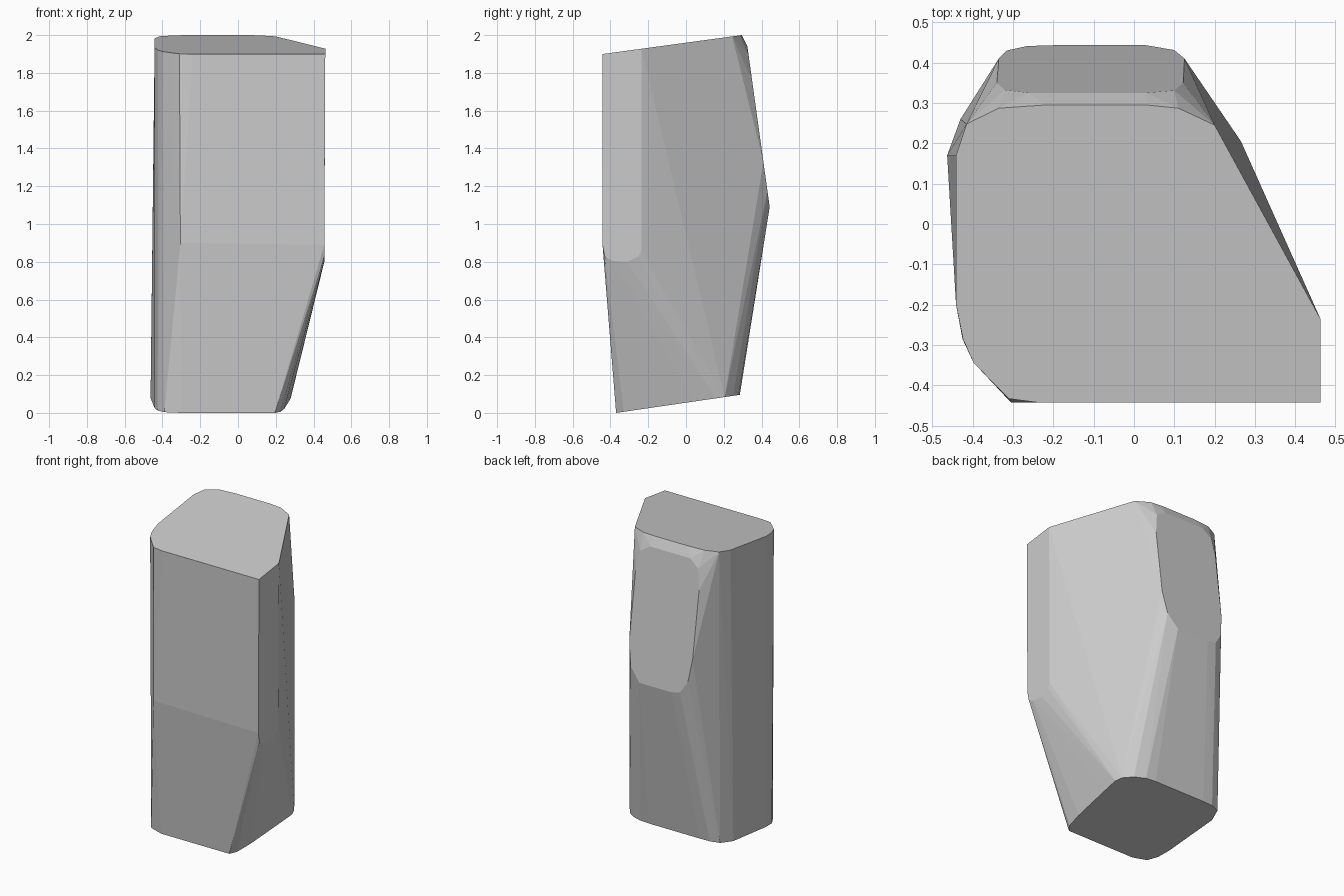
import bpy, bmesh, math

# Each flat facet is an outline lying on a plane; the body is their convex hull.
def top_z(x, y):
    return 1.9 + (y + 0.44) * 0.1361

def base_z(x, y):
    return (y + 0.37) * 0.146

def back_z(x, y):
    return 1.94 - 7.2 * (y - 0.325)

def on_plane(outline, height):
    return [(x, y, height(x, y)) for x, y in outline]

# Sloped top facet
top = on_plane([(0.462, -0.235), (0.462, -0.442), (-0.24, -0.442), (-0.31, -0.433),
                (-0.35, -0.393), (-0.398, -0.343), (-0.424, -0.285), (-0.441, -0.2),
                (-0.441, 0.17), (-0.415, 0.248), (-0.335, 0.287), (-0.22, 0.295),
                (0.03, 0.295), (0.11, 0.287), (0.2, 0.245)], top_z)

# Sloped bottom facet
base = on_plane([(-0.463, 0.17), (-0.43, 0.26), (-0.37, 0.282), (-0.3, 0.285),
                 (0.07, 0.285), (0.14, 0.278), (0.21, 0.25), (0.265, 0.205),
                 (0.279, 0.16), (0.27, 0.05), (0.245, -0.22), (0.225, -0.33),
                 (0.195, -0.37), (-0.3, -0.37), (-0.39, -0.343),
                 (-0.425, -0.285), (-0.441, -0.2)], base_z)

# Rounded panel on the back
back = on_plane([(-0.335, 0.41), (-0.315, 0.43), (-0.265, 0.441), (-0.2, 0.443),
                 (0.03, 0.443), (0.1, 0.431), (0.125, 0.41), (0.122, 0.35),
                 (0.1, 0.331), (0.03, 0.325), (-0.26, 0.325), (-0.32, 0.332),
                 (-0.34, 0.35)], back_z)

# Lower rim of the right-hand facet, and the crease across the front
right = [(0.457, y, z) for y, z in [(-0.442, 0.89), (-0.43, 0.83), (-0.39, 0.805),
                                    (-0.31, 0.80), (-0.25, 0.83), (-0.236, 0.86)]]
front = [(-0.305, -0.442, 0.9), (0.457, -0.442, 0.9)]

bm = bmesh.new()
for p in top + base + back + right + front:
    bm.verts.new(p)
res = bmesh.ops.convex_hull(bm, input=bm.verts[:])
loose = [v for v in bm.verts if not v.link_faces]
bmesh.ops.delete(bm, geom=loose, context='VERTS')
bmesh.ops.dissolve_limit(bm, angle_limit=math.radians(0.5), verts=bm.verts[:], edges=bm.edges[:])
bmesh.ops.recalc_face_normals(bm, faces=bm.faces[:])
mesh = bpy.data.meshes.new("faceted_pillar")
bm.to_mesh(mesh)
bm.free()
pillar = bpy.data.objects.new("faceted_pillar", mesh)
bpy.context.collection.objects.link(pillar)
